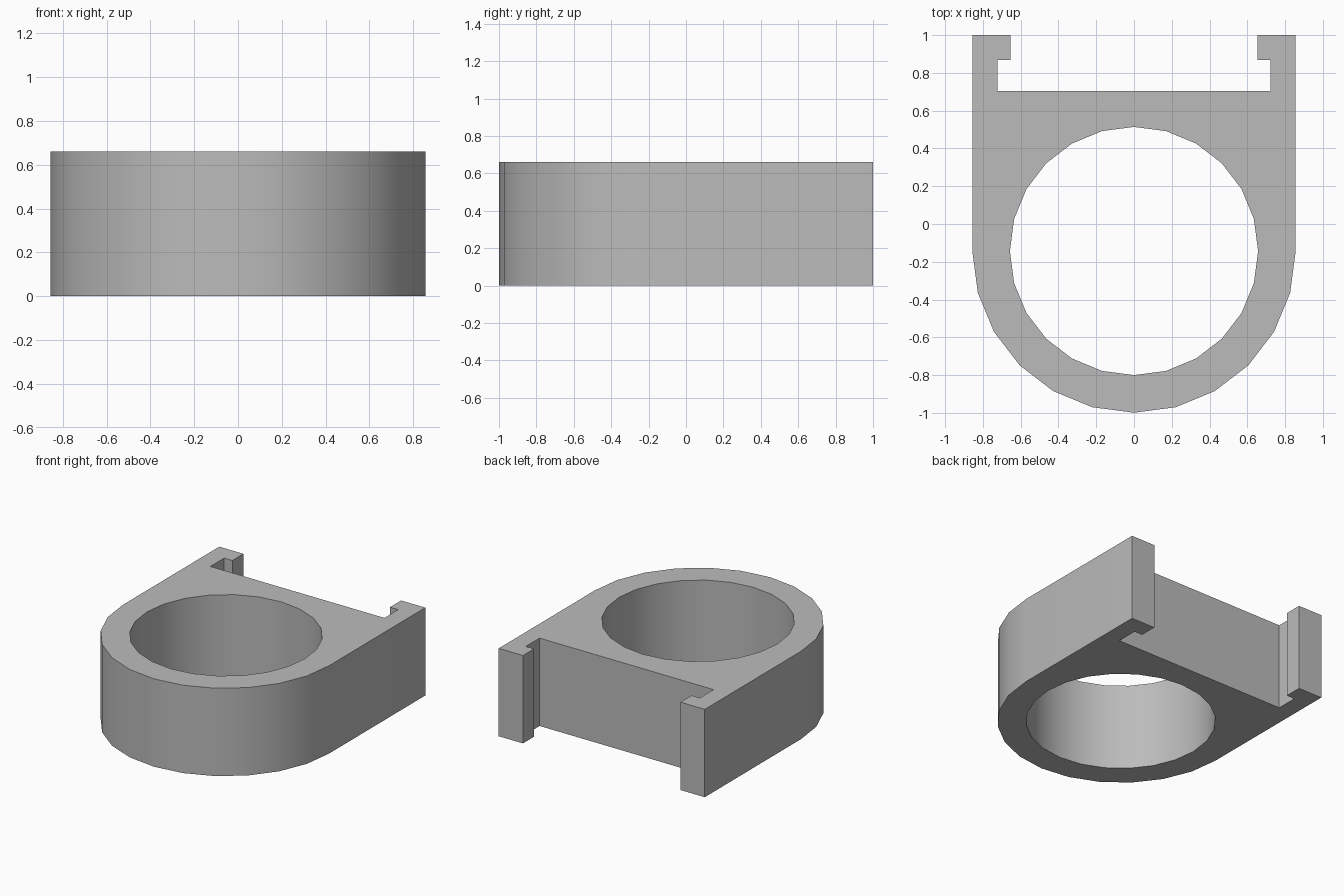
import bpy, bmesh, math

cube = bpy.data.objects.get("Cube")
if cube:
    bpy.data.objects.remove(cube, do_unlink=True)

HEIGHT = 0.66
CENTRE_Y = -0.143
OUTER_R, HOLE_R = 0.856, 0.657
STEPS = 24  # sides in a full circle

grey = bpy.data.materials.new("plain grey")
grey.use_nodes = True
colour = (0.5, 0.5, 0.5, 1)
grey.diffuse_color = colour
grey.node_tree.nodes["Principled BSDF"].inputs["Base Color"].default_value = colour


def arc(radius, start, count):
    """Points on the shared circle, counterclockwise from a step number."""
    angles = [math.tau * (start + i) / STEPS for i in range(count)]
    return [(radius * math.cos(a), CENTRE_Y + radius * math.sin(a)) for a in angles]


# Outline: round front, straight sides, hooked rails around the rear slot
hook = [(OUTER_R, 1.0), (0.655, 1.0), (0.655, 0.868), (0.723, 0.868), (0.723, 0.705)]
outline = arc(OUTER_R, STEPS // 2, STEPS // 2 + 1) + hook
outline += [(-x, y) for x, y in reversed(hook)]
hole = arc(HOLE_R, 0, STEPS)

# Fill between outline and hole, then raise to full height
bm = bmesh.new()
edges = []
for loop in (outline, hole):
    verts = [bm.verts.new((x, y, 0)) for x, y in loop]
    edges += [bm.edges.new((v, verts[i - 1])) for i, v in enumerate(verts)]
bmesh.ops.triangle_fill(bm, edges=edges, use_beauty=True, normal=(0, 0, 1))
raised = bmesh.ops.extrude_face_region(bm, geom=bm.faces[:], use_keep_orig=True)
top = [g for g in raised["geom"] if isinstance(g, bmesh.types.BMVert)]
bmesh.ops.translate(bm, vec=(0, 0, HEIGHT), verts=top)
bmesh.ops.recalc_face_normals(bm, faces=bm.faces[:])

mesh = bpy.data.meshes.new("ring_clip")
bm.to_mesh(mesh)
bm.free()
mesh.materials.append(grey)
clip = bpy.data.objects.new("ring_clip", mesh)
bpy.context.collection.objects.link(clip)

# Smooth curved walls, crisp corners
bpy.ops.object.select_all(action="DESELECT")
clip.select_set(True)
bpy.context.view_layer.objects.active = clip
bpy.ops.object.shade_smooth_by_angle(angle=math.radians(30))
